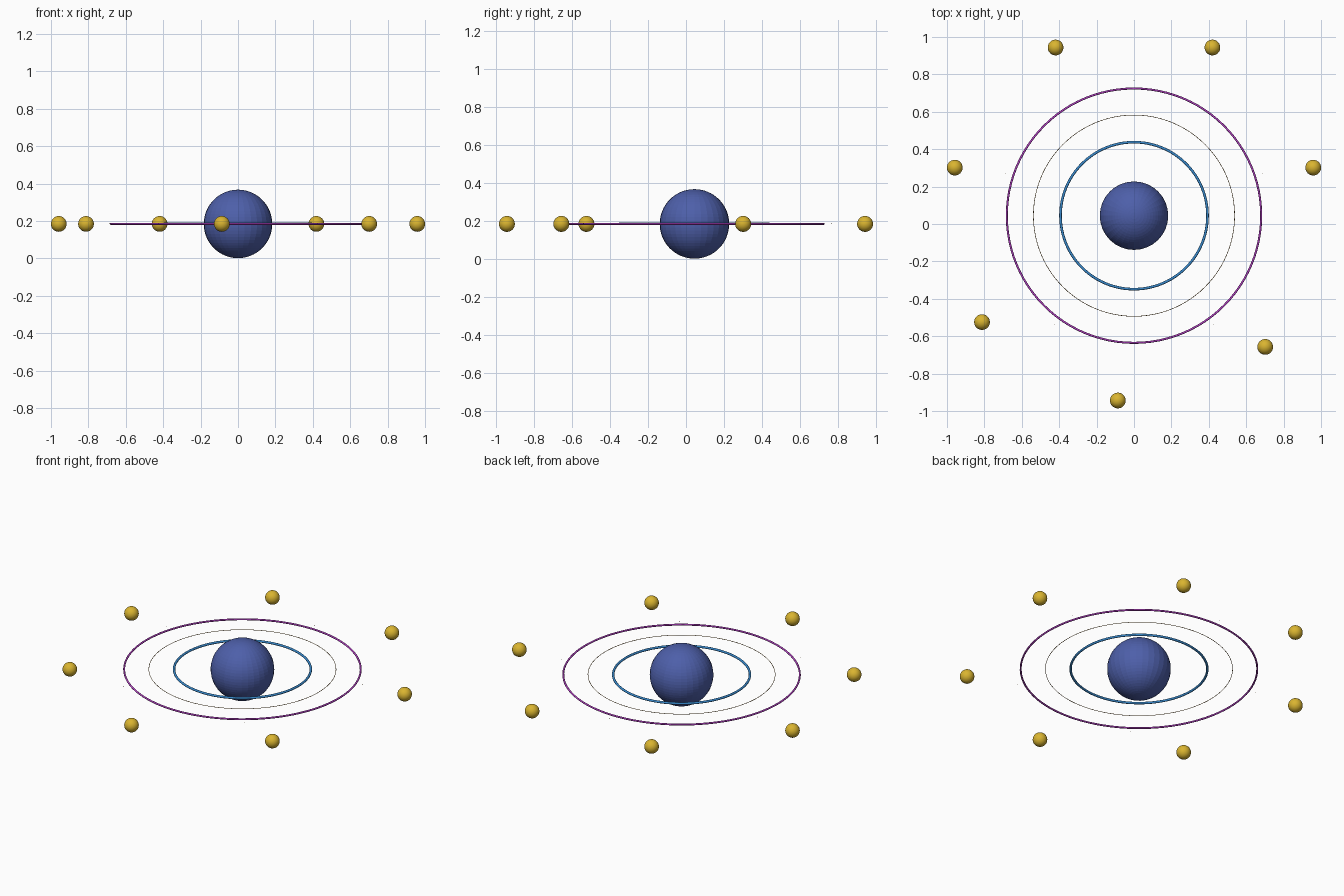
import bpy
from math import sin, cos, radians

cube = bpy.data.objects.get("Cube")
if cube:
    bpy.data.objects.remove(cube, do_unlink=True)

CENTRE_Y, CENTRE_Z = 0.0445, 0.184


def material(name, rgb):
    m = bpy.data.materials.new(name)
    m.use_nodes = True
    m.diffuse_color = (*rgb, 1)
    bsdf = next(n for n in m.node_tree.nodes if n.type == "BSDF_PRINCIPLED")
    bsdf.inputs["Base Color"].default_value = (*rgb, 1)
    return m


indigo = material("indigo", (0.075, 0.115, 0.40))
gold = material("gold", (0.70, 0.46, 0.03))
blue = material("blue", (0.04, 0.25, 0.60))
bronze = material("bronze", (0.30, 0.17, 0.04))
purple = material("purple", (0.45, 0.05, 0.55))


def finish(name, mat):
    obj = bpy.context.object
    obj.name = name
    obj.data.materials.append(mat)
    return obj


def ball(name, mat, radius, orbit=0, angle=0, segments=32, rings=16):
    a = radians(angle)
    bpy.ops.mesh.primitive_uv_sphere_add(
        segments=segments, ring_count=rings, radius=radius,
        location=(orbit * cos(a), CENTRE_Y + orbit * sin(a), CENTRE_Z))
    return finish(name, mat)


def ring(name, mat, radius, thickness):
    bpy.ops.mesh.primitive_torus_add(
        major_radius=radius, minor_radius=thickness,
        major_segments=96, minor_segments=12,
        location=(0, CENTRE_Y, CENTRE_Z))
    finish(name, mat)
    bpy.ops.object.shade_smooth()


# Central sphere
ball("core_sphere", indigo, 0.183, segments=32, rings=32)

# Concentric orbit rings
ring("inner_ring", blue, 0.393, 0.007)
ring("middle_ring", bronze, 0.538, 0.0015)
ring("outer_ring", purple, 0.680, 0.0055)

# Tiny beads just outside the outer ring
for i in range(5):
    ball(f"tiny_bead_{i + 1}", bronze, 0.002, 0.722, 18 + 72 * i, 8, 6)

# Outer balls, evenly stepped with one wider gap
for i in range(7):
    ball(f"outer_ball_{i + 1}", gold, 0.042, 0.992, 15 + 50 * i)
    bpy.ops.object.shade_smooth()
